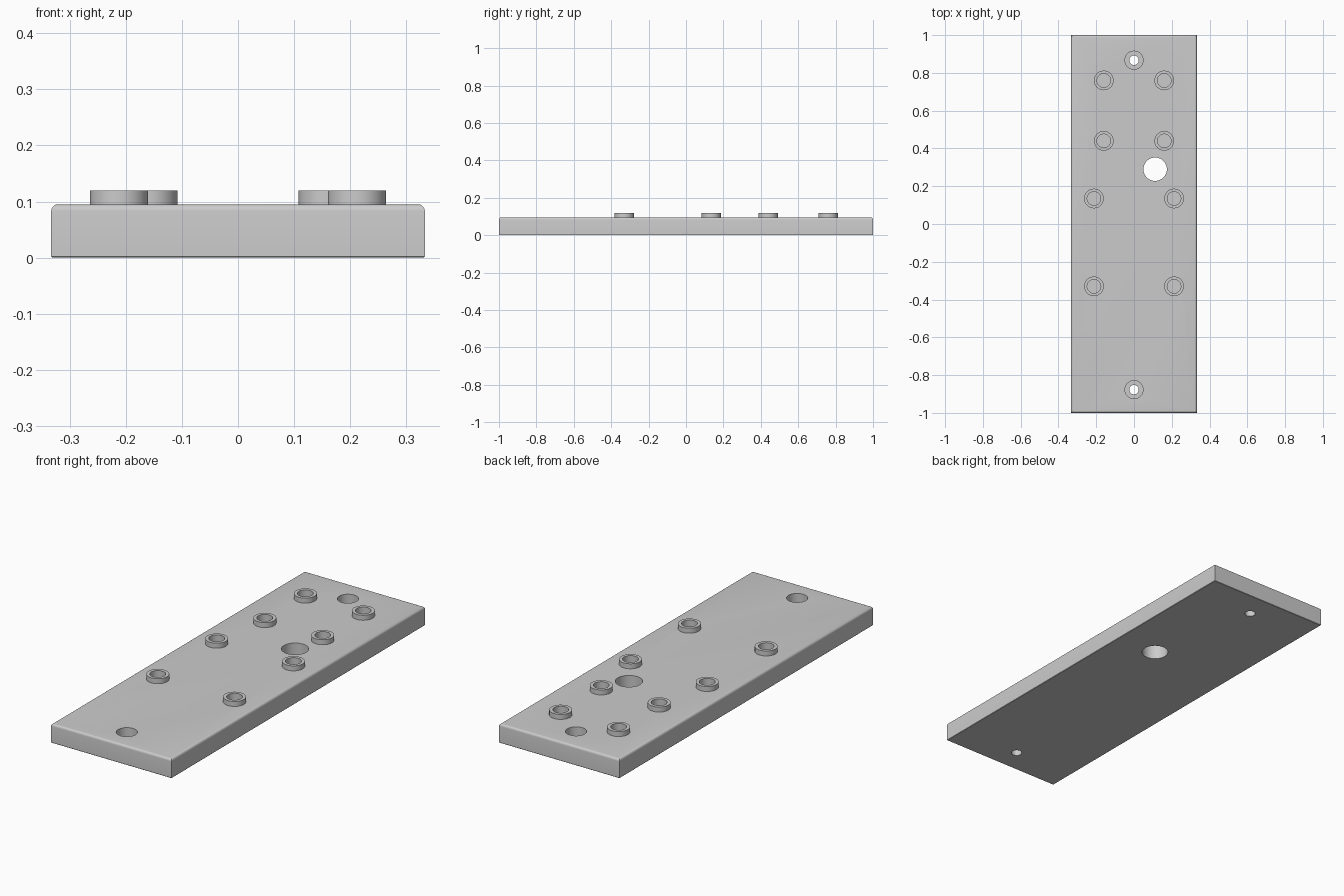
import bpy
import bmesh
from math import cos, sin, tau, radians

if "Cube" in bpy.data.objects:
    bpy.data.objects.remove(bpy.data.objects["Cube"])

WIDTH, LENGTH, TOP, BOSS_TOP = 0.666, 2.0, 0.095, 0.12
SIDES = 48
BOSS_R, BORE_R, BORE_FLOOR = 0.052, 0.036, 0.03

grey = bpy.data.materials.new("light grey")
grey.use_nodes = True
colour = (0.6, 0.6, 0.6, 1)
grey.diffuse_color = colour
grey.node_tree.nodes["Principled BSDF"].inputs["Base Color"].default_value = colour


def make_object(name, bm):
    bmesh.ops.recalc_face_normals(bm, faces=bm.faces)
    mesh = bpy.data.meshes.new(name)
    bm.to_mesh(mesh)
    bm.free()
    mesh.materials.append(grey)
    obj = bpy.data.objects.new(name, mesh)
    bpy.context.collection.objects.link(obj)
    return obj


def activate(obj):
    bpy.ops.object.select_all(action='DESELECT')
    obj.select_set(True)
    bpy.context.view_layer.objects.active = obj


def lathe(bm, x, y, profile, closed):
    """Spin (radius, z) points; closed makes a ring, otherwise the ends are capped."""
    rings = [[bm.verts.new((x + r * cos(tau * i / SIDES), y + r * sin(tau * i / SIDES), z))
              for i in range(SIDES)] for r, z in profile]
    pairs = list(zip(rings, rings[1:]))
    if closed:
        pairs.append((rings[-1], rings[0]))
    else:
        bm.faces.new(rings[0])
        bm.faces.new(rings[-1])
    for a, b in pairs:
        for i in range(SIDES):
            j = (i + 1) % SIDES
            bm.faces.new((a[i], a[j], b[j], b[i]))


# Base plate with rounded top rim and slightly eased bottom rim
bm = bmesh.new()
bmesh.ops.create_cube(bm, size=1)
for v in bm.verts:
    v.co = (v.co.x * WIDTH, v.co.y * LENGTH, (v.co.z + 0.5) * TOP)
for height, radius, steps in ((TOP, 0.012, 5), (0, 0.002, 1)):
    rim = [e for e in bm.edges if all(abs(v.co.z - height) < 1e-5 for v in e.verts)]
    bmesh.ops.bevel(bm, geom=rim, offset=radius, segments=steps, profile=0.5, affect='EDGES')
plate = make_object("base_plate", bm)

# Boss positions in mirrored pairs
bosses = [(side * x, y) for x, y in ((0.16, 0.76), (0.16, 0.44), (0.212, 0.135), (0.212, -0.33))
          for side in (-1, 1)]

# Cutter for the counterbored screw holes, the cable hole and the blind bores
bm = bmesh.new()
for y in (0.867, -0.877):
    lathe(bm, 0, y, [(0.025, -0.1), (0.025, 0.035), (0.048, 0.035), (0.048, 0.2)], False)
lathe(bm, 0.112, 0.29, [(0.062, -0.1), (0.062, 0.2)], False)
for x, y in bosses:
    lathe(bm, x, y, [(BORE_R, BORE_FLOOR), (BORE_R, 0.2)], False)
cutter = make_object("hole_cutter", bm)
cutter.hide_render = True

activate(plate)
cut = plate.modifiers.new("holes", 'BOOLEAN')
cut.operation = 'DIFFERENCE'
cut.solver = 'EXACT'
cut.object = cutter
bpy.ops.object.modifier_apply(modifier=cut.name)
bpy.data.objects.remove(cutter)
bpy.ops.object.shade_smooth_by_angle(angle=radians(30))

# Raised ring bosses
for n, (x, y) in enumerate(bosses, 1):
    bm = bmesh.new()
    lathe(bm, x, y, [(BOSS_R, TOP), (BOSS_R, BOSS_TOP), (BORE_R, BOSS_TOP), (BORE_R, TOP)], True)
    activate(make_object(f"boss_{n}", bm))
    bpy.ops.object.shade_smooth_by_angle(angle=radians(30))
